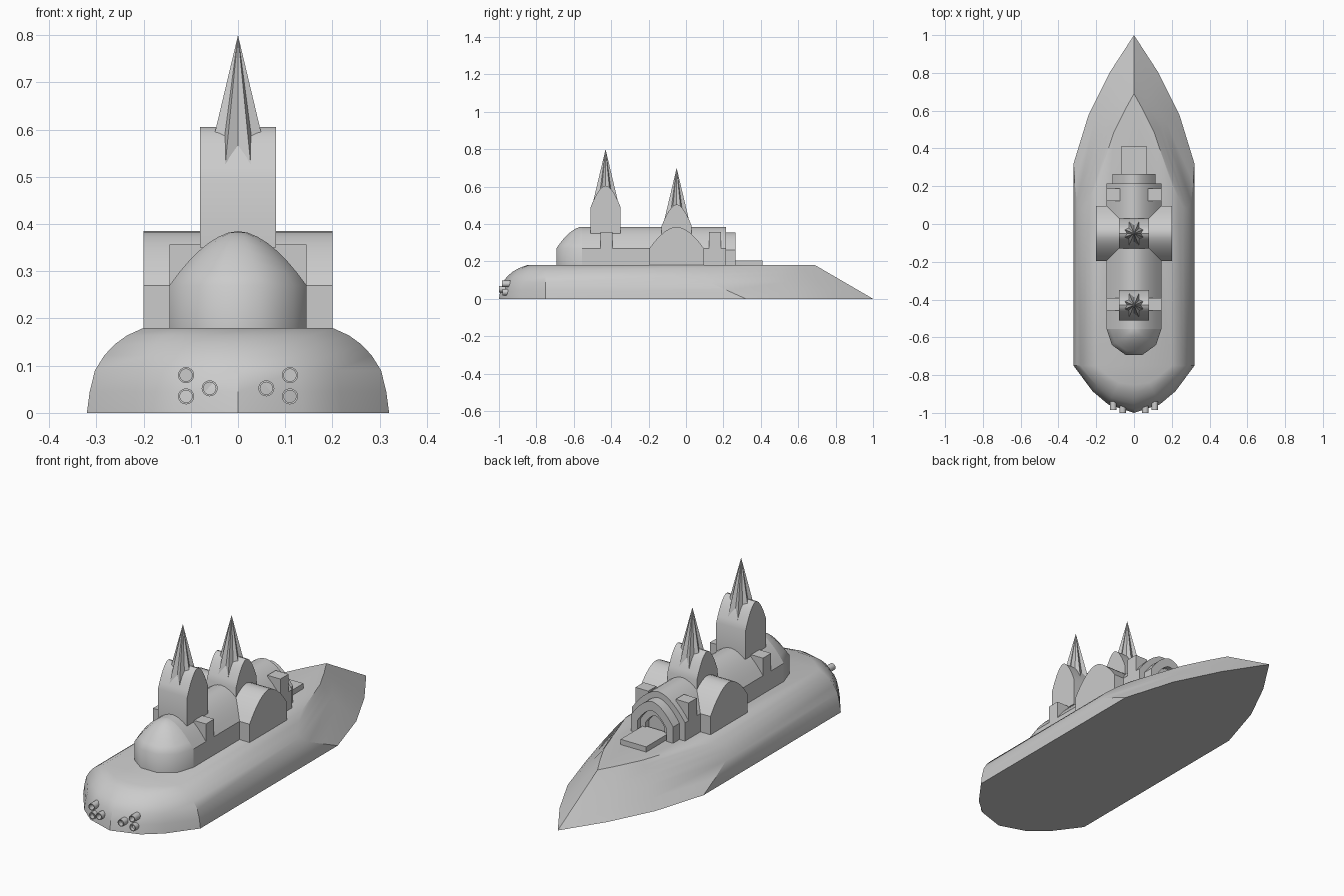
import bpy, bmesh, math
from mathutils import Matrix, Vector

if "Cube" in bpy.data.objects:
    bpy.data.objects.remove(bpy.data.objects["Cube"])

stone = bpy.data.materials.new("grey stone")
stone.use_nodes = True
COLOUR = (0.6, 0.6, 0.6, 1)
stone.diffuse_color = COLOUR
stone.node_tree.nodes["Principled BSDF"].inputs["Base Color"].default_value = COLOUR


def finish(bm, name, smooth=30):
    bmesh.ops.remove_doubles(bm, verts=bm.verts, dist=1e-5)
    bmesh.ops.recalc_face_normals(bm, faces=bm.faces)
    mesh = bpy.data.meshes.new(name)
    bm.to_mesh(mesh)
    bm.free()
    obj = bpy.data.objects.new(name, mesh)
    mesh.materials.append(stone)
    bpy.context.collection.objects.link(obj)
    if smooth:
        bpy.ops.object.select_all(action='DESELECT')
        obj.select_set(True)
        bpy.context.view_layer.objects.active = obj
        bpy.ops.object.shade_smooth_by_angle(angle=math.radians(smooth))
    return obj


def skin(bm, loops, caps=True):
    """Join closed loops of equal length with quads and cap the ends."""
    rows = [[bm.verts.new(p) for p in loop] for loop in loops]
    n = len(rows[0])
    for a, b in zip(rows, rows[1:]):
        for i in range(n):
            j = (i + 1) % n
            bm.faces.new((a[i], a[j], b[j], b[i]))
    if caps:
        bm.faces.new(rows[0])
        bm.faces.new(rows[-1])


def arch(w, base, spring, top, n=7):
    """Gothic arch outline from right foot to left foot."""
    us = [1 - i / n for i in range(2 * n + 1)]
    curve = [(w * u, spring + (top - spring) * (1 - abs(u) ** 1.8)) for u in us]
    return [(w, base)] + curve + [(-w, base)]


def extrude(name, outline, axis, start, end):
    bm = bmesh.new()
    if axis == 'Y':
        loops = [[(a, t, z) for a, z in outline] for t in (start, end)]
    else:
        loops = [[(t, a, z) for a, z in outline] for t in (start, end)]
    skin(bm, loops)
    return finish(bm, name)


def box(name, x0, x1, y0, y1, z0, z1):
    return extrude(name, [(x0, z0), (x1, z0), (x1, z1), (x0, z1)], 'Y', y0, y1)


# Hull: rounded front and sides, cut to sloping facets towards the pointed stern
DECK = 0.18
base_front = [(0, -1), (.137, -.955), (.22, -.885), (.32, -.75)]
deck_front = [(0, -.85), (.08, -.84), (.13, -.81), (.2, -.75)]
base_stern = [(.24, .58), (.13, .8), (0, 1)]
deck_stern = [(.105, .49), (.05, .6), (0, .69)]
# half width, height and end of the rounded side at each level
levels = [(.32, 0, .32), (.314, .045, .22), (.303, .09, .12), (.283, .122, .08),
          (.26, .146, .09), (.235, .164, .14), (.2, DECK, .21)]


def blend(a, b, f):
    return [tuple(Vector(p).lerp(Vector(q), f)) for p, q in zip(a, b)]


rings = []
for w, z, seam in levels:
    half = blend(base_front, deck_front, (.32 - w) / .12) + [(w, seam)]
    half += blend(base_stern, deck_stern, z / DECK)
    ring = half + [(-x, y) for x, y in reversed(half[1:-1])]
    rings.append([(x, y, z) for x, y in ring])
bm = bmesh.new()
skin(bm, rings)
finish(bm, "hull")

# Nave, transept and rounded apse
vault = arch(.145, DECK - .01, .27, .385)
extrude("nave", vault, 'Y', -.555, .215)
extrude("transept", [(y - .05, z) for y, z in vault], 'X', -.2, .2)
bm = bmesh.new()
right_half = [p for p in vault if p[0] > -1e-6]
verts = [bm.verts.new((x, -.555, z)) for x, z in right_half]
edges = [bm.edges.new(pair) for pair in zip(verts, verts[1:])]
bmesh.ops.spin(bm, geom=verts + edges, cent=(0, -.555, 0), axis=(0, 0, 1),
               angle=-math.pi, steps=5)
finish(bm, "apse", 40)

# Towers with arched roofs and folded star spires
for name, y0, drop in (("front", -.43, 0), ("middle", -.05, .1)):
    outline = arch(.08, .35 - drop, .49 - drop, .605 - drop)
    extrude(name + "_tower", [(y + y0, z) for y, z in outline], 'X', -.08, .08)
    bm = bmesh.new()
    star = []
    for i in range(16):
        a = i * math.pi / 8
        r = .077 if i % 2 else .056
        star.append(bm.verts.new((r * math.cos(a), y0 + r * math.sin(a), .5 - drop)))
    tip = bm.verts.new((0, y0, .8 - drop))
    bm.faces.new(star)
    for i in range(16):
        bm.faces.new((star[i], star[(i + 1) % 16], tip))
    finish(bm, name + "_spire", 0)

# Side dormers on the nave
for side, s in (("left", 1), ("right", -1)):
    for name, y in (("front", -.425), ("rear", .155)):
        box(f"{side}_{name}_dormer", s * .075, s * .145, y - .032, y + .032, .27, .357)

# Stepped portal and doorstep
for name, outer, inner, end in (
        ("outer_portal", (.115, .26, .355), (.08, .24, .31), .265),
        ("inner_portal", (.08, .24, .31), (.052, .23, .275), .24)):
    ring = arch(outer[0], DECK - .005, *outer[1:])
    ring += list(reversed(arch(inner[0], DECK - .005, *inner[1:])))
    extrude(name, ring, 'Y', .21, end)
box("doorstep", -.07, .07, .23, .41, DECK - .005, .206)

# Hollow tubes on the front
for side, s in (("left", 1), ("right", -1)):
    for name, x, z, y0, y1 in (("upper", .11, .08, -.985, -.93),
                               ("inner", .06, .052, -1.0, -.95),
                               ("lower", .11, .035, -.98, -.93)):
        bm = bmesh.new()
        loops = []
        for r, y in ((.017, y1), (.017, y0), (.013, y0), (.013, y0 + .03)):
            turns = [k * math.tau / 16 for k in range(16)]
            loops.append([(s * x + r * math.cos(t), y, z + r * math.sin(t)) for t in turns])
        skin(bm, loops)
        finish(bm, f"{side}_{name}_tube")
